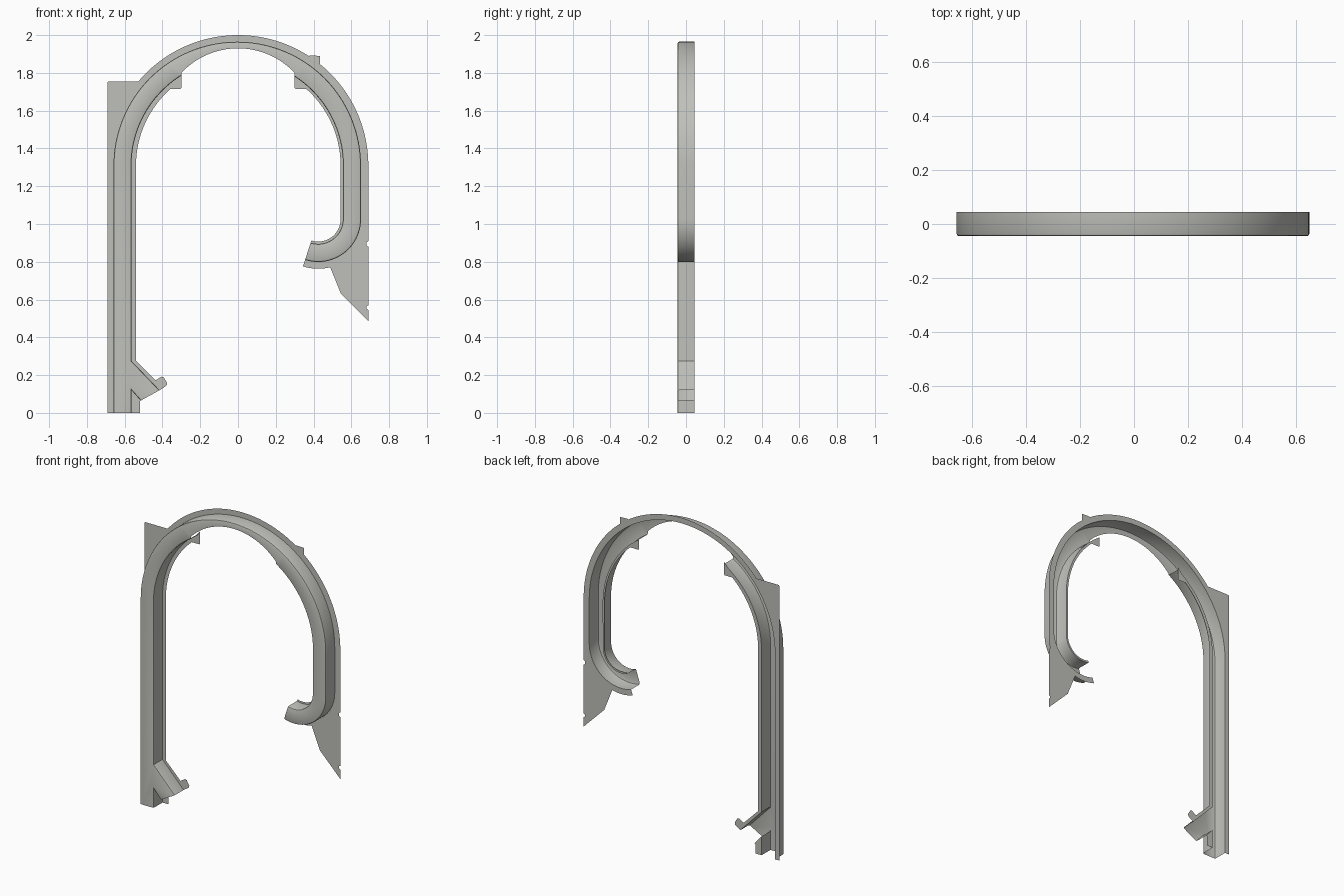
import bpy, bmesh, math

if "Cube" in bpy.data.objects:
    bpy.data.objects.remove(bpy.data.objects["Cube"])

FRONT, BACK = -0.045, 0.045

grey = bpy.data.materials.new("warm_grey")
grey.diffuse_color = (0.52, 0.52, 0.49, 1)
grey.use_nodes = True
grey.node_tree.nodes["Principled BSDF"].inputs["Base Color"].default_value = grey.diffuse_color


def arc(cx, cz, r, a0, a1, n):
    """Points on an arc in the front plane, angles in degrees."""
    angles = [math.radians(a0 + (a1 - a0) * i / n) for i in range(n + 1)]
    return [(cx + r * math.cos(a), cz + r * math.sin(a)) for a in angles]


def finish(name, bm):
    me = bpy.data.meshes.new(name)
    bm.to_mesh(me)
    bm.free()
    me.materials.append(grey)
    ob = bpy.data.objects.new(name, me)
    bpy.context.collection.objects.link(ob)
    bpy.ops.object.select_all(action='DESELECT')
    bpy.context.view_layer.objects.active = ob
    ob.select_set(True)
    bpy.ops.object.shade_smooth_by_angle(angle=math.radians(35))
    return ob


def plate(name, outline):
    """Flat sheet on the back plane, facing the front."""
    bm = bmesh.new()
    f = bm.faces.new([bm.verts.new((x, BACK, z)) for x, z in outline])
    f.normal_update()
    if f.normal.y > 0:
        f.normal_flip()
    bmesh.ops.triangulate(bm, faces=[f])
    finish(name, bm)


# Wall lines of the channel: the hook bend is centred on (HX, HZ)
HX, HZ, AX, AZ = 0.425, 1.025, -0.004, 1.31
outer_wall = ([(-0.659, 0)] + arc(AX, AZ, 0.655, 180, 0, 64)
              + arc(HX, HZ, 0.226, 0, -108, 24))
right_wall = arc(HX, HZ, 0.13, -108, 0, 24) + arc(AX, AZ, 0.56, 0, 57.1, 22)
crown_cut = arc(0, 1.519, 0.411, 43.1, 136.9, 32)
left_wall = arc(AX, AZ, 0.56, 121.9, 180, 22) + [(-0.564, 0.275), (-0.415, 0.12)]
foot_wall = [(-0.515, 0.065), (-0.564, 0.12), (-0.564, 0)]

# Channel: front face with walls running back, open at the ends and crown
bm = bmesh.new()
walls = [outer_wall, right_wall, left_wall, foot_wall]
rows = {}
loop = []
for i, line in enumerate([outer_wall, right_wall, crown_cut, left_wall, foot_wall]):
    row = [bm.verts.new((x, FRONT, z)) for x, z in line]
    loop += row
    if line is not crown_cut:
        rows[i] = row
face = bm.faces.new(loop)
face.normal_update()
if face.normal.y > 0:
    face.normal_flip()
corner_edges = []
for row in rows.values():
    back = [bm.verts.new((v.co.x, BACK, v.co.z)) for v in row]
    for i in range(len(row) - 1):
        bm.faces.new((row[i], row[i + 1], back[i + 1], back[i]))
        corner_edges.append(bm.edges.get((row[i], row[i + 1])))
bmesh.ops.recalc_face_normals(bm, faces=bm.faces[:])
if face.normal.y > 0:
    bmesh.ops.reverse_faces(bm, faces=bm.faces[:])
# Rounded front corners
bmesh.ops.bevel(bm, geom=corner_edges, offset=0.009, segments=2,
                profile=0.5, affect='EDGES', clamp_overlap=True)
bmesh.ops.triangulate(bm, faces=[f for f in bm.faces if len(f.verts) > 4])
finish("channel", bm)

# Outer flange: square shoulder, small tab, notched spur below the hook
outer_edge = ([(-0.69, 0), (-0.69, 1.75), (-0.685, 1.755), (-0.527, 1.755)]
              + arc(0, AZ, 0.69, 139.8, 57.1, 40)
              + [(0.38, 1.892), (0.435, 1.89)]
              + arc(0, AZ, 0.69, 50.9, 0, 26)
              + [(0.69, 0.91), (0.68, 0.903), (0.68, 0.887), (0.69, 0.88),
                 (0.69, 0.57), (0.68, 0.563), (0.68, 0.552), (0.69, 0.545),
                 (0.69, 0.485), (0.545, 0.63)]
              + arc(HX, HZ, 0.262, -76, -108, 8))
plate("outer_flange", outer_edge + outer_wall[::-1])

# Inner flanges, each ending in a square tab beside the crown
right_edge = (arc(HX, HZ, 0.118, -108, 0, 24) + arc(0, AZ, 0.543, 0, 48.2, 20)
              + [(0.305, 1.715), (0.3, 1.72), (0.3, 1.8)])
plate("right_inner_flange", right_edge + right_wall[::-1])

left_edge = ([(-0.3, 1.8), (-0.3, 1.72), (-0.305, 1.715)]
             + arc(0, AZ, 0.54, 131.4, 180, 20)
             + [(-0.54, 0.275), (-0.437, 0.172), (-0.405, 0.192),
                (-0.393, 0.188), (-0.375, 0.158), (-0.378, 0.145)])
plate("left_inner_flange", left_edge + left_wall[::-1])

# Small flange at the foot
plate("foot_flange", foot_wall + [(-0.52, 0), (-0.52, 0.06)])
